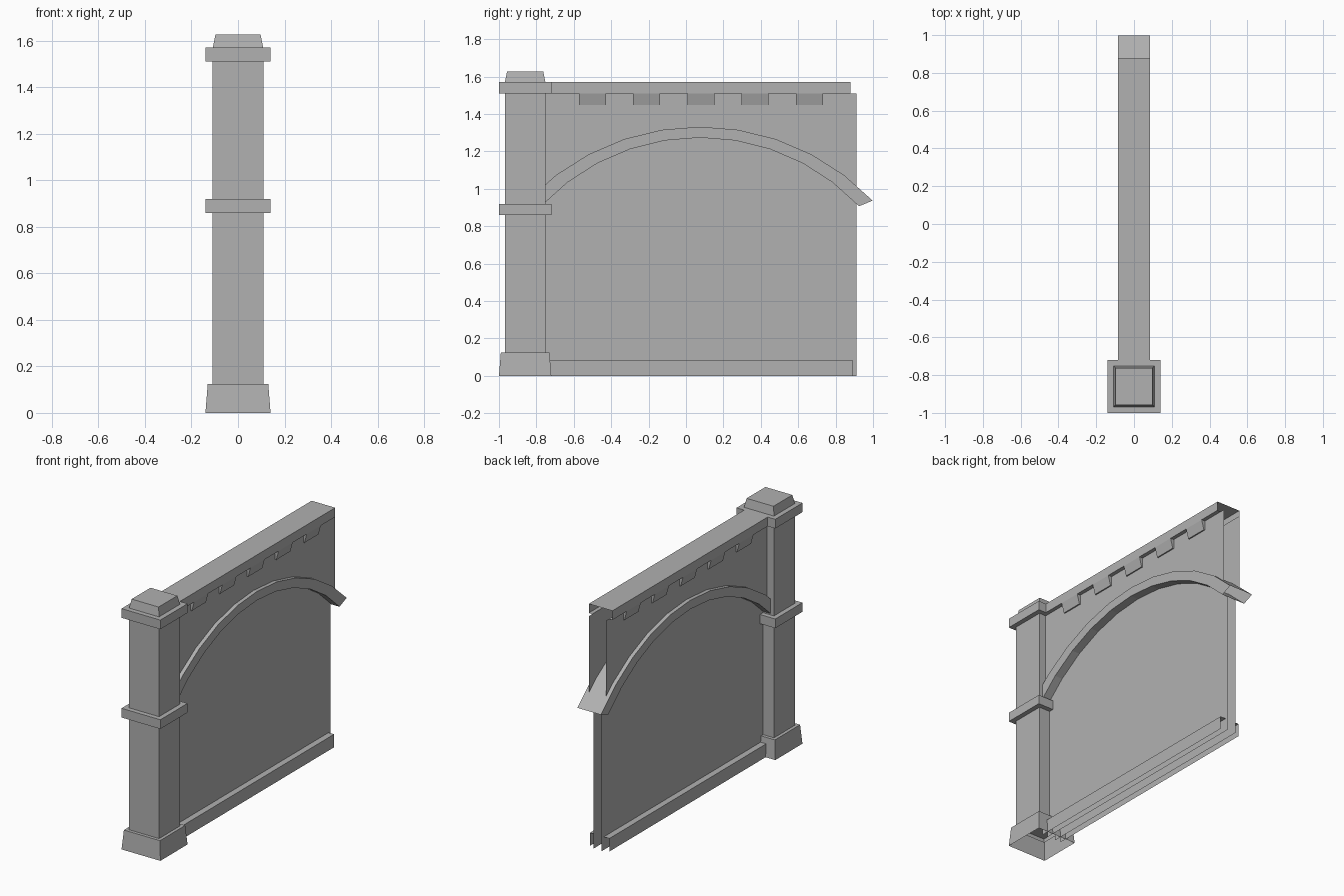
import bpy
from math import asin, sin, cos

if "Cube" in bpy.data.objects:
    bpy.data.objects.remove(bpy.data.objects["Cube"])

PY, Y0 = -0.86, -0.77          # pillar centre, start of wall inside pillar

# Darker grey stone
stone = bpy.data.materials.new("stone")
stone.diffuse_color = (0.44, 0.44, 0.44, 1)
stone.use_nodes = True
stone.node_tree.nodes["Principled BSDF"].inputs["Base Color"].default_value = stone.diffuse_color


def mesh_obj(name, verts, faces):
    me = bpy.data.meshes.new(name)
    me.from_pydata(verts, [], faces)
    me.materials.append(stone)
    ob = bpy.data.objects.new(name, me)
    bpy.context.collection.objects.link(ob)
    return ob


def frustum(name, r0, r1, z0, z1, bottom=True):
    c = [(-1, -1), (1, -1), (1, 1), (-1, 1)]
    v = [(x * r, PY + y * r, z) for r, z in ((r0, z0), (r1, z1)) for x, y in c]
    f = [(i, (i + 1) % 4, (i + 1) % 4 + 4, i + 4) for i in range(4)] + [(4, 5, 6, 7)]
    if bottom:
        f.append((3, 2, 1, 0))
    return mesh_obj(name, v, f)


def strip(name, a, b, flip=False):
    """Strip of quads between two polylines."""
    n = len(a)
    f = [(i, i + 1, n + i + 1, n + i) for i in range(n - 1)]
    if flip:
        f = [q[::-1] for q in f]
    return mesh_obj(name, a + b, f)


def sweep_y(name, prof, y0, y1):
    """Open x-z profile pulled along y."""
    return strip(name, [(x, y0, z) for x, z in prof], [(x, y1, z) for x, z in prof])


def clip(line, y0, y1):
    """Part of a y-z polyline between two y values."""
    def at(y):
        for (ya, za), (yb, zb) in zip(line, line[1:]):
            if ya <= y <= yb:
                return (y, za + (zb - za) * (y - ya) / (yb - ya))
    return [at(y0)] + [p for p in line if y0 < p[0] < y1] + [at(y1)]


def arch_line(cy, top, half, drop, n=5):
    """Circular arc in y-z from its half width and rise."""
    r = (half ** 2 + drop ** 2) / (2 * drop)
    a = asin(half / r)
    return [(cy + r * sin(a * i / n), top - r + r * cos(a * i / n)) for i in range(-n, n + 1)]


# Pillar with base, bands and cap
frustum("pillar_base", 0.14, 0.13, 0, 0.125, bottom=False)
frustum("pillar_shaft", 0.109, 0.109, 0.1, 1.53, bottom=False)
frustum("pillar_middle_band", 0.14, 0.14, 0.86, 0.92)
frustum("pillar_top_band", 0.14, 0.14, 1.51, 1.57)
frustum("pillar_cap", 0.108, 0.097, 1.57, 1.627)

# Arch rib, open at its free end
inner = arch_line(0.075, 1.274, 0.85, 0.367)
outer = arch_line(0.075, 1.332, 0.923, 0.395)
W = 0.085


def at_x(line, x):
    return [(x, y, z) for y, z in line]


strip("arch_top", at_x(outer, -W), at_x(outer, W), flip=True)
strip("arch_underside", at_x(inner, -W), at_x(inner, W))

# Wall sheets on both sides: recessed below the arch, thicker above
low = clip(inner, Y0, 0.912)
high = clip(outer, Y0, 0.912)
for s, side in ((1, "right"), (-1, "left")):
    fl = s < 0
    strip("arch_face_" + side, at_x(inner, s * W), at_x(outer, s * W), fl)
    strip("lower_wall_" + side, [(s * 0.03, y, 0) for y, z in low], at_x(low, s * 0.03), fl)
    strip("upper_wall_" + side, at_x(high, s * 0.06), [(s * 0.06, y, 1.51) for y, z in high], fl)
    prof = [(s * 0.07, 0), (s * 0.07, 0.085), (s * 0.03, 0.085)]
    sweep_y("plinth_" + side, prof if fl else prof[::-1], Y0, 0.89)
    # Wedge brackets under the coping
    for i in range(5):
        y = -0.573 + 0.29 * i
        sec = [(0.06, 1.51), (0.06, 1.448), (0.068, 1.448), (W, 1.51)]
        v = [(s * x, yy, z) for yy in (y, y + 0.145) for x, z in sec]
        f = [(0, 1, 2, 3), (7, 6, 5, 4), (1, 5, 6, 2), (2, 6, 7, 3)]
        mesh_obj(f"bracket_{side}_{i + 1}", v, [q[::-1] for q in f] if fl else f)

# Coping beam, open at its end
sweep_y("coping", [(-0.06, 1.51), (-W, 1.51), (-W, 1.57), (W, 1.57), (W, 1.51), (0.06, 1.51)][::-1], Y0, 0.88)
